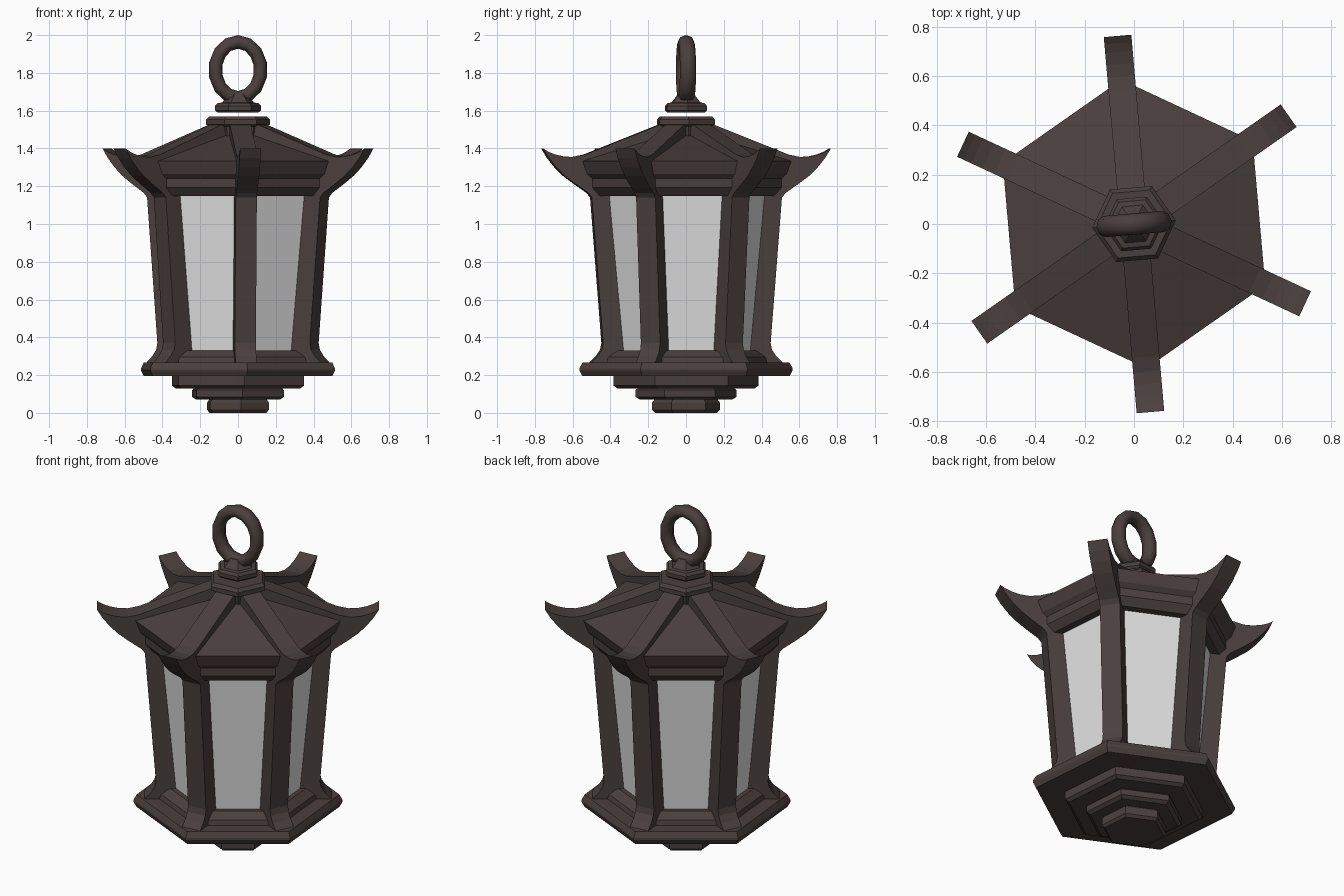
import bpy, bmesh, math
from mathutils import Matrix

if "Cube" in bpy.data.objects:
    bpy.data.objects.remove(bpy.data.objects["Cube"])

TURN = math.radians(5)          # whole lantern is turned slightly
CORNER = TURN + math.radians(30)


def material(name, rgb):
    m = bpy.data.materials.new(name)
    m.diffuse_color = (*rgb, 1)
    m.use_nodes = True
    m.node_tree.nodes["Principled BSDF"].inputs["Base Color"].default_value = m.diffuse_color
    return m


metal = material("dark brown metal", (0.068, 0.050, 0.048))
glass = material("frosted glass", (0.75, 0.75, 0.75))


def finish(name, bm, mat):
    bmesh.ops.recalc_face_normals(bm, faces=bm.faces)
    me = bpy.data.meshes.new(name)
    bm.to_mesh(me)
    bm.free()
    me.materials.append(mat)
    ob = bpy.data.objects.new(name, me)
    bpy.context.collection.objects.link(ob)
    return ob


def hex_stack(name, profile, mat=metal, start=CORNER):
    """Six-sided solid from (radius, height) points, bottom to top."""
    bm = bmesh.new()
    rings = [[bm.verts.new((r * math.cos(start + k * math.pi / 3),
                            r * math.sin(start + k * math.pi / 3), z))
              for k in range(6)] for r, z in profile]
    for a, b in zip(rings, rings[1:]):
        for k in range(6):
            j = (k + 1) % 6
            bm.faces.new((a[k], a[j], b[j], b[k]))
    bm.faces.new(rings[0])
    bm.faces.new(rings[-1])
    return finish(name, bm, mat)


# Stepped base
hex_stack("base_foot", [(.165, 0), (.18, .015), (.18, .055), (.165, .075)])
hex_stack("base_lower_step", [(.245, .07), (.268, .085), (.268, .12), (.25, .135)])
hex_stack("base_upper_step", [(.365, .13), (.386, .145), (.386, .18), (.386, .20)])
hex_stack("base_plate", [(.55, .194), (.567, .225), (.567, .235), (.55, .267)])
hex_stack("sill", [(.46, .26), (.45, .295), (.40, .33), (.30, .33)])

# Tapered glass body
hex_stack("glass_panes", [(.368, .32), (.446, 1.16)], glass)

# Eave mouldings and roof
hex_stack("eave_moulding", [(.42, 1.148), (.495, 1.148), (.535, 1.192), (.535, 1.24),
                            (.562, 1.265), (.587, 1.333)])
hex_stack("roof", [(.587, 1.333), (.12, 1.478)])

# Six curved posts, each with a ridge and an upturned horn
ARM = [(.33, .265), (.51, .265), (.475, .30), (.452, .335), (.445, .37),
       (.505, 1.14), (.525, 1.165), (.59, 1.21), (.65, 1.255), (.695, 1.30),
       (.735, 1.35), (.765, 1.40), (.735, 1.382), (.70, 1.368), (.65, 1.357),
       (.60, 1.355), (.54, 1.368), (.12, 1.535), (.12, 1.45), (.48, 1.31),
       (.38, 1.15)]
for k in range(6):
    bm = bmesh.new()
    face = bm.faces.new([bm.verts.new((r, -.056, z)) for r, z in ARM])
    ext = bmesh.ops.extrude_face_region(bm, geom=[face])
    bmesh.ops.translate(bm, vec=(0, .112, 0),
                        verts=[g for g in ext["geom"] if isinstance(g, bmesh.types.BMVert)])
    bmesh.ops.transform(bm, matrix=Matrix.Rotation(CORNER + k * math.pi / 3, 4, 'Z'),
                        verts=bm.verts)
    finish(f"post_and_horn_{k + 1}", bm, metal)

# Collar and finial, with their flats facing the ridges
hex_stack("roof_collar", [(.135, 1.45), (.145, 1.515), (.17, 1.527), (.17, 1.552),
                          (.152, 1.57)], start=TURN)
hex_stack("finial_base", [(.108, 1.59), (.122, 1.602), (.122, 1.625), (.108, 1.64),
                          (.085, 1.643), (.06, 1.672), (.045, 1.69)], start=TURN)

# Hanging ring: tall oval loop
bm = bmesh.new()
N, S = 14, 8
loops = []
for i in range(N):
    a = 2 * math.pi * i / N + math.pi / 2
    c, s = math.cos(a), math.sin(a)
    loop = []
    for j in range(S):
        b = 2 * math.pi * j / S
        d = .036 * math.cos(b)
        loop.append(bm.verts.new(((.121 + d) * c, .043 * math.sin(b),
                                  1.816 + (.148 + d) * s)))
    loops.append(loop)
for i in range(N):
    a, b = loops[i], loops[(i + 1) % N]
    for j in range(S):
        bm.faces.new((a[j], a[(j + 1) % S], b[(j + 1) % S], b[j]))
bmesh.ops.transform(bm, matrix=Matrix.Rotation(TURN, 4, 'Z'), verts=bm.verts)
ring = finish("hanging_ring", bm, metal)
ring.data.polygons.foreach_set("use_smooth", [True] * len(ring.data.polygons))
